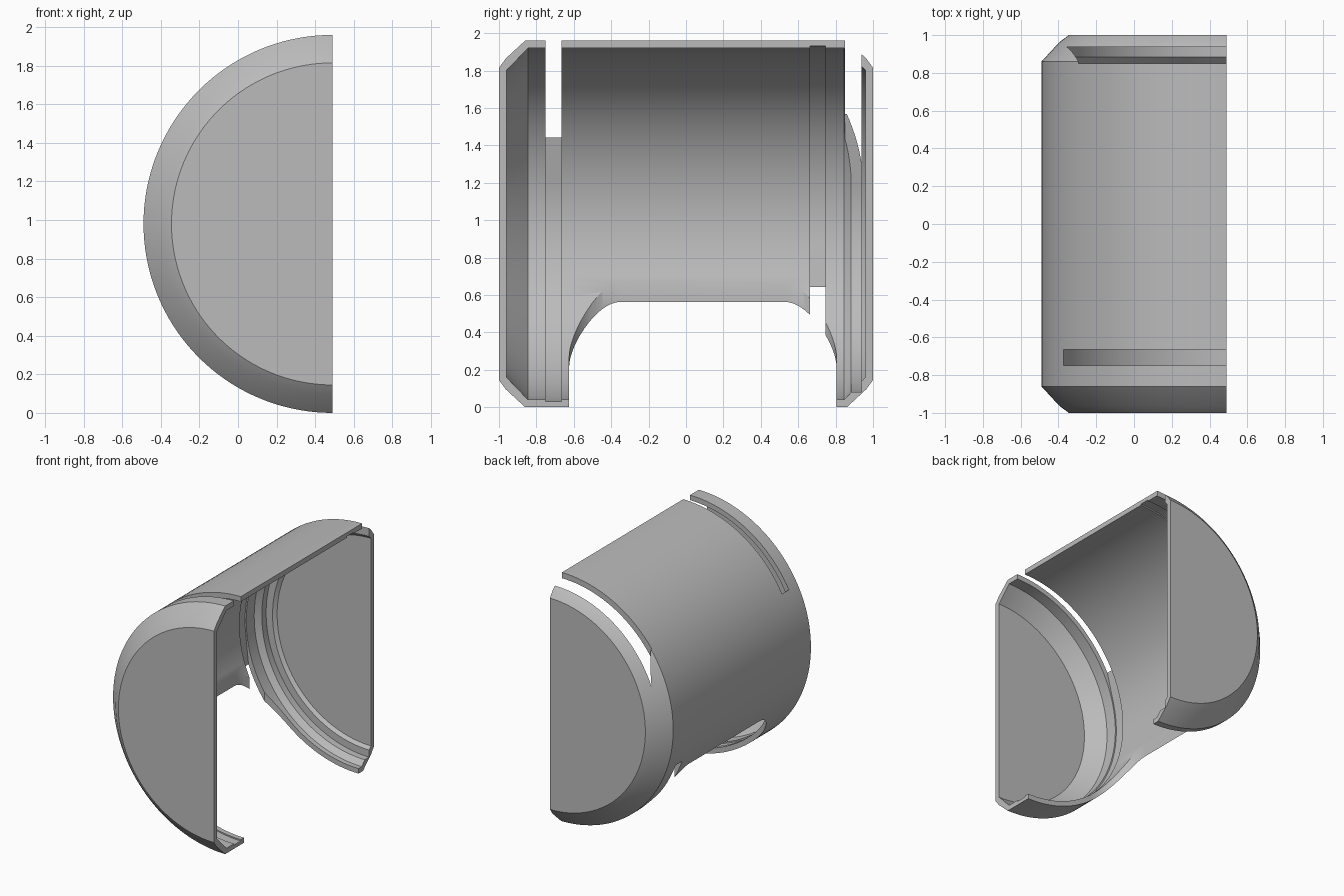
import bpy
import bmesh
from math import cos, sin, pi, radians

if "Cube" in bpy.data.objects:
    bpy.data.objects.remove(bpy.data.objects["Cube"], do_unlink=True)

AX = 0.49      # x of the barrel axis, also the open cut plane
AZ = 0.98      # height of the barrel axis
R = 0.98       # outer radius
STEPS = 72     # segments per half turn


def arc(r, start, end, steps, cx=0.0, cy=0.0):
    return [(cx + r * cos(start + (end - start) * i / steps),
             cy + r * sin(start + (end - start) * i / steps)) for i in range(steps + 1)]


def loft(name, rings):
    """Closed solid from matching rings of 3D points."""
    bm = bmesh.new()
    loops = [[bm.verts.new(p) for p in ring] for ring in rings]
    n = len(loops[0])
    for a, b in zip(loops, loops[1:]):
        for i in range(n):
            j = (i + 1) % n
            bm.faces.new((a[i], a[j], b[j], b[i]))
    bm.faces.new(loops[0][::-1])
    bm.faces.new(loops[-1])
    bmesh.ops.recalc_face_normals(bm, faces=bm.faces)
    mesh = bpy.data.meshes.new(name)
    bm.to_mesh(mesh)
    bm.free()
    obj = bpy.data.objects.new(name, mesh)
    bpy.context.collection.objects.link(obj)
    return obj


def upright(outline, y):
    """Place an outline around the barrel axis at depth y."""
    return [(AX + u, y, AZ + v) for u, v in outline]


def mirrored_profile(points):
    return [(-y, r) for y, r in points] + [(y, r) for y, r in reversed(points)]


def cut(target, cutter):
    cutter.hide_render = True
    mod = target.modifiers.new("cut", "BOOLEAN")
    mod.operation = "DIFFERENCE"
    mod.solver = "EXACT"
    mod.object = cutter
    bpy.ops.object.select_all(action="DESELECT")
    bpy.context.view_layer.objects.active = target
    target.select_set(True)
    bpy.ops.object.modifier_apply(modifier=mod.name)
    bpy.data.objects.remove(cutter, do_unlink=True)


def slide_slot(name, y0, y1, r, taper, up):
    """Round plate slot whose tangent sides run out through the wall."""
    t = radians(taper)
    reach = (1.2 - r * sin(t)) / cos(t)
    tip = (r * cos(t) - reach * sin(t), 1.2)
    outline = arc(r, t, -pi - t, 2 * STEPS) + [(-tip[0], tip[1]), tip]
    outline = [(u, v * up) for u, v in outline]
    return loft(name, [upright(outline, y0), upright(outline, y1)])


# Half barrel with chamfered ends
outer = mirrored_profile([(1.0, 0.835), (0.963, 0.885), (0.86, R)])
shell = loft("half_barrel_shell",
             [upright(arc(r, pi / 2, 3 * pi / 2, STEPS), y) for y, r in outer])

# Hollow interior
inner = mirrored_profile([(0.96, 0.82), (0.845, 0.94)])
cut(shell, loft("hollow_cutter",
                [upright(arc(r, 0, 2 * pi, 2 * STEPS)[:-1], y) for y, r in inner]))

# Rounded opening through the underside
W, C = 0.887, 0.28
Y0, Y1 = -0.625, 0.805
plan = (arc(C, 1.5 * pi, pi, 16, AX - W + C, Y0 + C)
        + arc(C, pi, pi / 2, 16, AX - W + C, Y1 - C)
        + [(1.2, Y1), (1.2, Y0)])
cut(shell, loft("opening_cutter", [[(x, y, z) for x, y in plan] for z in (-0.2, AZ)]))

# Plate slots: front and rear run out at the top, the middle one at the bottom
for name, y0, y1, r, taper, up in (
        ("front_slot", -0.75, -0.665, 0.95, 14, 1),
        ("middle_slot", 0.662, 0.745, 0.95, 6, -1),
        ("rear_slot", 0.85, 0.937, 0.90, 13.5, 1)):
    cut(shell, slide_slot(name, y0, y1, r, taper, up))

# Plain grey finish
grey = bpy.data.materials.new("plain_grey")
grey.use_nodes = True
colour = (0.5, 0.5, 0.5, 1.0)
grey.diffuse_color = colour
grey.node_tree.nodes["Principled BSDF"].inputs["Base Color"].default_value = colour
shell.data.materials.clear()
shell.data.materials.append(grey)
for face in shell.data.polygons:
    face.material_index = 0

bpy.ops.object.select_all(action="DESELECT")
shell.select_set(True)
bpy.context.view_layer.objects.active = shell
bpy.ops.object.shade_smooth_by_angle(angle=radians(30))
